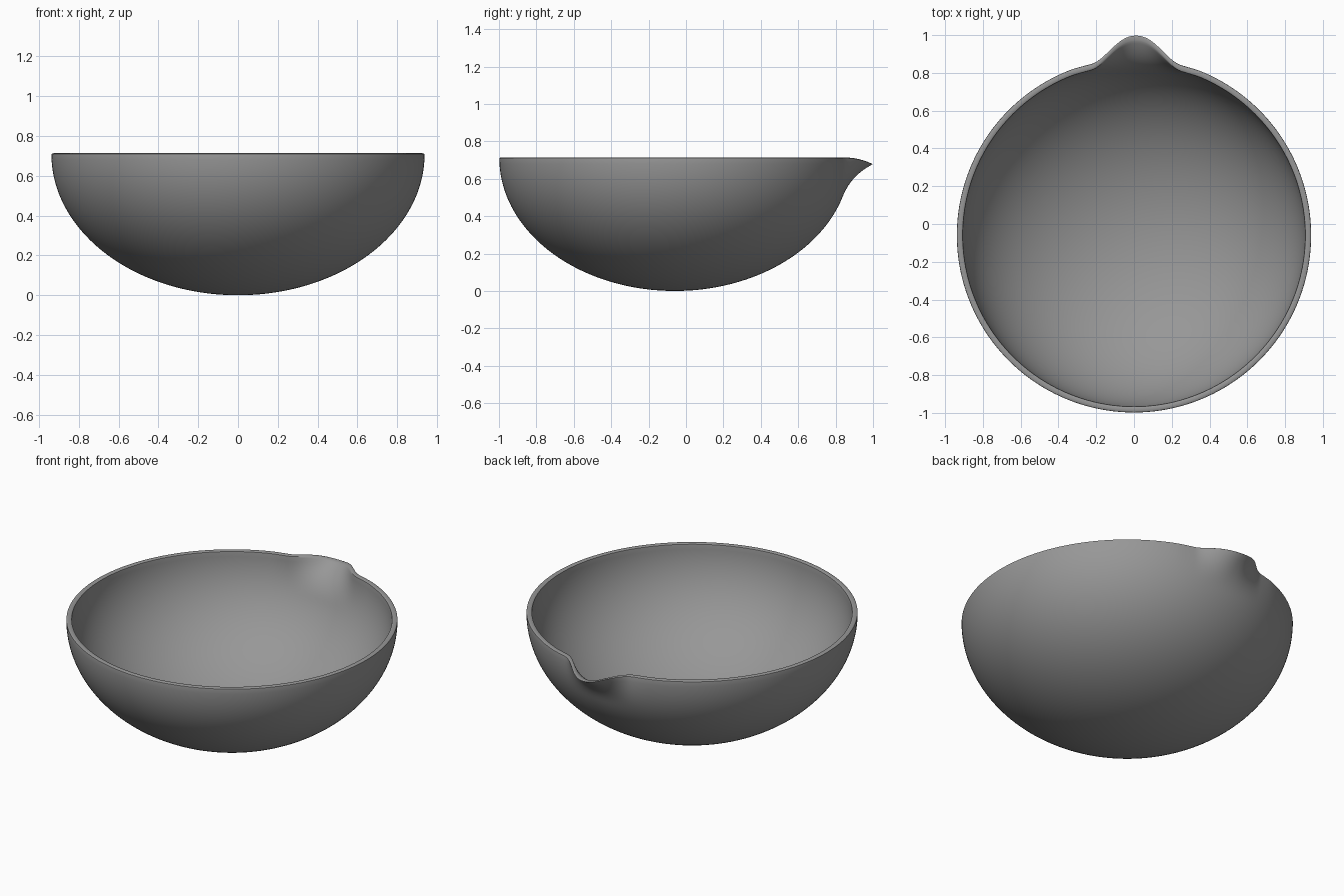
import bpy, bmesh
from math import sin, cos, pi, radians

if "Cube" in bpy.data.objects:
    bpy.data.objects.remove(bpy.data.objects["Cube"])

R, H, CY = 0.938, 0.714, -0.06     # outer radius, height, centre offset in y
WALL = 0.032
SEG, RINGS = 256, 48

# Profile: outer half-ellipse, rounded rim, inner half-ellipse
profile = []
for i in range(1, RINGS + 1):
    a = (pi / 2 - 0.012) * i / RINGS
    profile.append((R * sin(a), (H - 0.004) * (1 - cos(a))))
for i in range(1, 8):
    a = pi * i / 8
    profile.append((R - WALL / 2 + WALL / 2 * cos(a), H - 0.006 + 0.006 * sin(a)))
for i in range(RINGS, 0, -1):
    a = (pi / 2 - 0.012) * i / RINGS
    profile.append(((R - WALL) * sin(a), WALL + (H - 0.004 - WALL) * (1 - cos(a))))


def spout(x, y, z):
    """Pull the rim outwards and slightly down around the +y side."""
    s = max(0, (z - 0.5) / (H - 0.5))
    f = s ** 2.2
    if y <= 0 or f == 0:
        return x, y, z
    d = abs(x - 0.012)
    b = 0.5 * (1 + cos(pi * min(d / 0.24, 1) ** 1.12))
    pinch = 0.004 * max(0, 1 - ((d - 0.25) / 0.1) ** 2) ** 2
    return x, y + f * (0.125 * b - pinch), z - 0.034 * f * b ** 2


bm = bmesh.new()
rings = []
for r, z in profile:
    ring = []
    for j in range(SEG):
        # more columns near the spout
        t = 2 * pi * j / SEG
        t -= 0.6 * sin(t)
        p = spout(r * sin(t), r * cos(t), z)
        ring.append(bm.verts.new((p[0], p[1] + CY, p[2])))
    rings.append(ring)
for a, b in zip(rings, rings[1:]):
    for j in range(SEG):
        k = (j + 1) % SEG
        bm.faces.new((a[j], a[k], b[k], b[j]))

# Close the outer and inner bottoms
for ring, z in ((rings[0], 0), (rings[-1], WALL)):
    c = bm.verts.new((0, CY, z))
    for j in range(SEG):
        bm.faces.new((ring[j], ring[(j + 1) % SEG], c))
bmesh.ops.recalc_face_normals(bm, faces=bm.faces)

mesh = bpy.data.meshes.new("pouring_bowl")
bm.to_mesh(mesh)
bm.free()
bowl = bpy.data.objects.new("pouring_bowl", mesh)
bpy.context.collection.objects.link(bowl)

# Dark grey glaze
glaze = bpy.data.materials.new("dark_grey")
glaze.diffuse_color = (0.31, 0.31, 0.31, 1)
glaze.use_nodes = True
glaze.node_tree.nodes["Principled BSDF"].inputs["Base Color"].default_value = glaze.diffuse_color
mesh.materials.append(glaze)

bpy.context.view_layer.objects.active = bowl
bowl.select_set(True)
bpy.ops.object.shade_smooth_by_angle(angle=radians(40))
